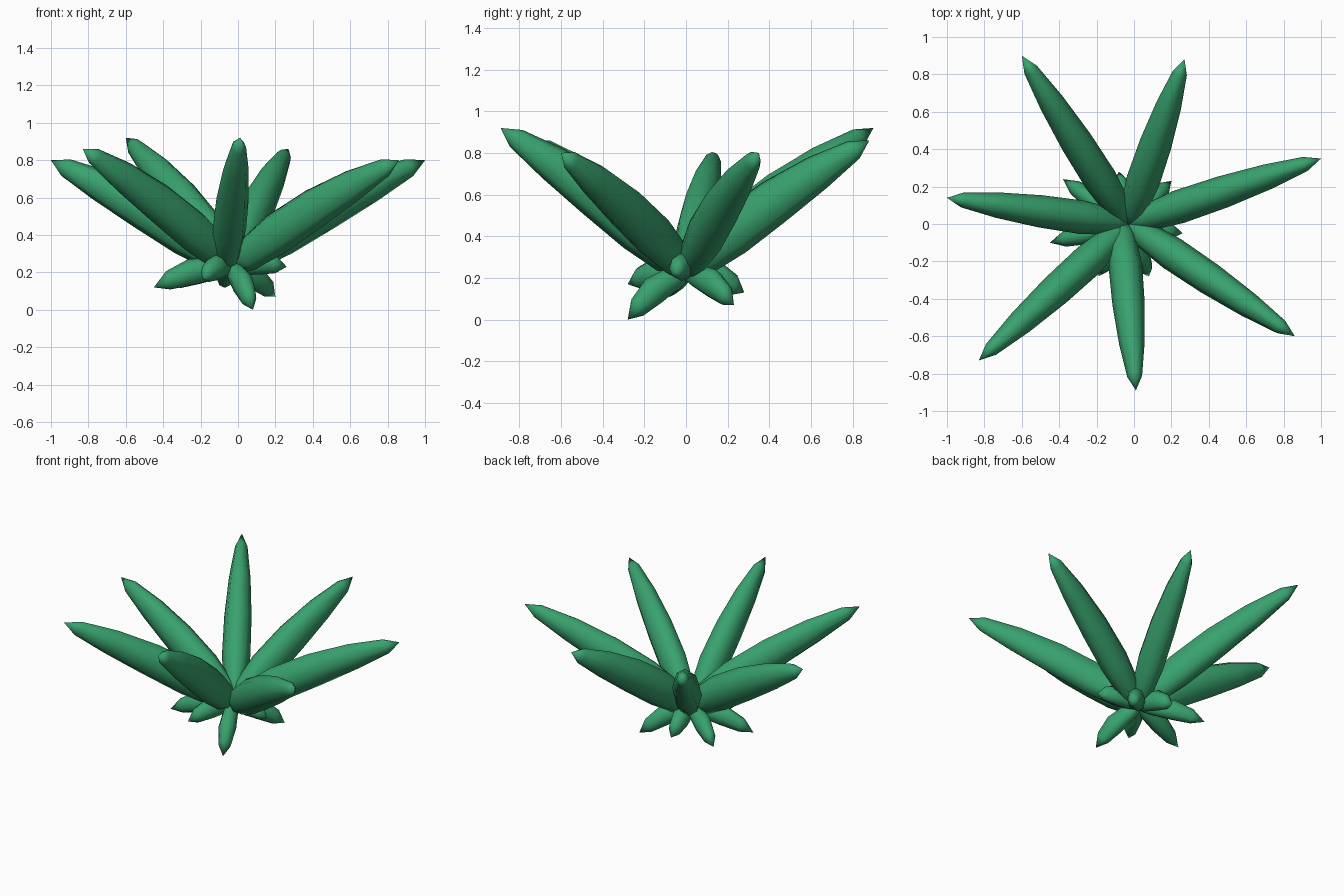
import bpy, bmesh, math
from mathutils import Vector

cube = bpy.data.objects.get("Cube")
if cube:
    bpy.data.objects.remove(cube, do_unlink=True)

green = bpy.data.materials.new("leaf_green")
green.use_nodes = True
color = (0.04, 0.36, 0.155, 1)
green.diffuse_color = color
green.node_tree.nodes["Principled BSDF"].inputs["Base Color"].default_value = color

SIDES = 8
# position along the leaf, relative thickness
LONG = [(0, 0.45), (0.1, 0.8), (0.27, 1), (0.5, 0.96), (0.73, 0.76), (0.92, 0.44)]
SHORT = [(0, 0.5), (0.2, 0.85), (0.5, 1), (0.8, 0.72)]


def make_leaf(name, base, tip, profile, half_width, half_height, arch):
    """Arched fleshy leaf swept from base to a pointed tip."""
    base, tip = Vector(base), Vector(tip)
    axis = tip - base
    side = axis.cross(Vector((0, 0, 1))).normalized()
    up = side.cross(axis).normalized()
    bm = bmesh.new()
    rings = []
    for t, size in profile:
        center = base + axis * t + up * arch * math.sin(math.pi * t)
        ring = []
        for i in range(SIDES):
            a = math.tau * i / SIDES
            offset = side * math.sin(a) * half_width + up * math.cos(a) * half_height
            ring.append(bm.verts.new(center + offset * size))
        rings.append(ring)
    point = bm.verts.new(tip)
    bm.faces.new(rings[0])
    for low, high in zip(rings, rings[1:]):
        for i in range(SIDES):
            j = (i + 1) % SIDES
            bm.faces.new((low[i], low[j], high[j], high[i]))
    for i in range(SIDES):
        bm.faces.new((rings[-1][i], rings[-1][(i + 1) % SIDES], point))
    bmesh.ops.recalc_face_normals(bm, faces=bm.faces)
    mesh = bpy.data.meshes.new(name)
    bm.to_mesh(mesh)
    bm.free()
    mesh.materials.append(green)
    leaf = bpy.data.objects.new(name, mesh)
    bpy.context.collection.objects.link(leaf)
    bpy.ops.object.select_all(action="DESELECT")
    leaf.select_set(True)
    bpy.context.view_layer.objects.active = leaf
    bpy.ops.object.shade_smooth_by_angle(angle=math.radians(80))


# Long upright leaves: base x, tip
long_leaves = [(-0.03, (-0.6, 0.9, 0.92)), (-0.03, (0.27, 0.88, 0.86)),
               (-0.03, (1, 0.35, 0.8)), (-0.03, (0.86, -0.6, 0.8)),
               (-0.065, (0.01, -0.89, 0.92)), (-0.03, (-0.83, -0.73, 0.86)),
               (-0.03, (-1, 0.14, 0.8))]
for n, (x, tip) in enumerate(long_leaves, 1):
    make_leaf(f"long_leaf_{n}", (x, 0, 0.235), tip, LONG, 0.09, 0.115, 0.025)

# Short drooping leaves under the rosette
short_tips = [(-0.38, 0.24, 0.13), (-0.08, 0.28, 0.13), (0.2, 0.23, 0.07), (0.26, -0.05, 0.23),
              (0.08, -0.28, 0), (-0.19, -0.28, 0.17), (-0.45, -0.1, 0.12)]
for n, tip in enumerate(short_tips, 1):
    make_leaf(f"short_leaf_{n}", (-0.04, 0, 0.23), tip, SHORT, 0.057, 0.07, 0.028)
